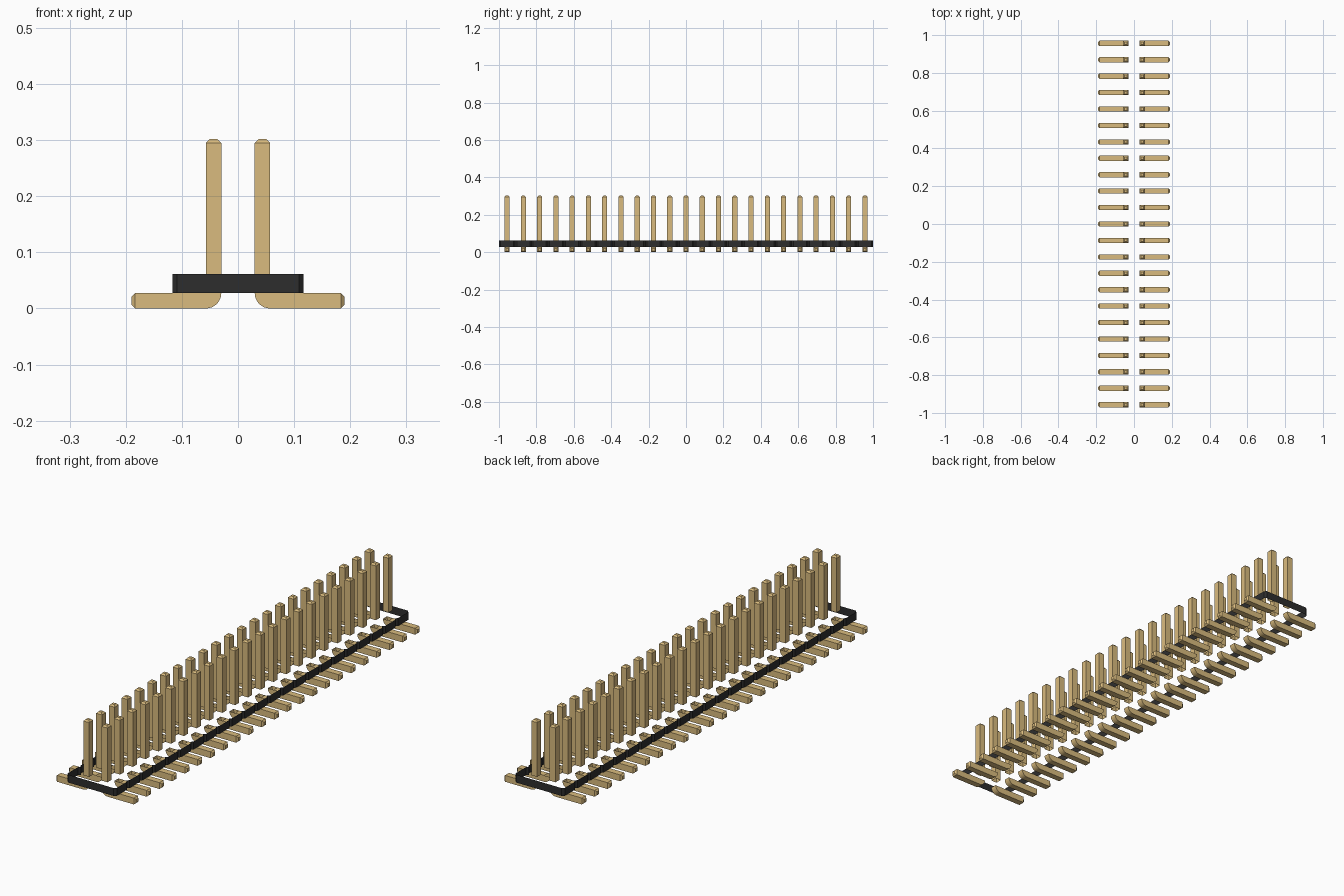
import bpy, bmesh, math

cube = bpy.data.objects.get("Cube")
if cube:
    bpy.data.objects.remove(cube, do_unlink=True)

COUNT = 23
PITCH = 2.0 / COUNT
CH = PITCH / 10              # notch depth on the body
BODY_X, BODY_Z0, BODY_Z1 = 0.117, 0.0277, 0.0616
PIN = 0.0274                 # pin thickness
H = PIN / 2
TIP = PIN / 4                # chamfer at pin ends
PIN_X = PITCH / 2
PIN_TOP, FOOT_END = 0.302, 0.190
ROWS = [-1 + PITCH * (i + 0.5) for i in range(COUNT)]


def material(name, rgb, roughness):
    m = bpy.data.materials.new(name)
    m.use_nodes = True
    m.diffuse_color = (*rgb, 1)
    bsdf = m.node_tree.nodes["Principled BSDF"]
    bsdf.inputs["Base Color"].default_value = (*rgb, 1)
    bsdf.inputs["Roughness"].default_value = roughness
    return m


gold = material("pale gold", (0.70, 0.50, 0.21), 0.5)
black = material("black plastic", (0.027, 0.027, 0.027), 0.6)


def finish(bm, name, mat, mirrored=False, smooth=False):
    bmesh.ops.recalc_face_normals(bm, faces=bm.faces)
    me = bpy.data.meshes.new(name)
    bm.to_mesh(me)
    bm.free()
    me.materials.append(mat)
    ob = bpy.data.objects.new(name, me)
    bpy.context.collection.objects.link(ob)
    if smooth:
        bpy.ops.object.select_all(action='DESELECT')
        ob.select_set(True)
        bpy.context.view_layer.objects.active = ob
        bpy.ops.object.shade_smooth_by_angle(angle=math.radians(30))
    if mirrored:
        ob.modifiers.new("Mirror", 'MIRROR').use_axis[0] = True
    return ob


def loft(bm, rings):
    """Bridge successive closed vertex rings."""
    for a, b in zip(rings, rings[1:]):
        n = len(a)
        for i in range(n):
            j = (i + 1) % n
            bm.faces.new((a[i], a[j], b[j], b[i]))


SQUARE = ((-1, -1), (1, -1), (1, 1), (-1, 1))

# Body: thin open band, notched between neighbouring pin pairs
side = []
for y in ROWS:
    lo, hi = y - PITCH / 2, y + PITCH / 2
    side += [(BODY_X - CH, lo), (BODY_X, lo + CH), (BODY_X, hi - CH)]
side.append((BODY_X - CH, 1.0))
outline = side + [(-x, y) for x, y in reversed(side)]
bm = bmesh.new()
loft(bm, [[bm.verts.new((x, y, z)) for x, y in outline] for z in (BODY_Z0, BODY_Z1)])
finish(bm, "body_band", black)

# Upright pins with chamfered tips, starting at the top of the body
bm = bmesh.new()
for y in ROWS:
    rings = [[bm.verts.new((PIN_X + sx * r, y + sy * r, z)) for sx, sy in SQUARE]
             for z, r in ((BODY_Z1, H), (PIN_TOP - TIP, H), (PIN_TOP, H - TIP))]
    loft(bm, rings)
    bm.faces.new(rings[-1])
finish(bm, "upright_pins", gold, mirrored=True)

# Feet: rounded bend under the body, then a flat bar with a chamfered end
x_out, x_in = PIN_X + H, PIN_X - H
profile = [(x_out, PIN), (FOOT_END - TIP, PIN), (FOOT_END - TIP, 0)]
for k in range(9):
    a = math.pi / 2 * k / 8
    profile.append((x_out - PIN * math.sin(a), PIN - PIN * math.cos(a)))
bm = bmesh.new()
for y in ROWS:
    front, back = [[bm.verts.new((x, y + s * H, z)) for x, z in profile] for s in (-1, 1)]
    bm.faces.new(front)
    bm.faces.new(back[::-1])
    for i in range(len(profile) - 1):
        if i != 1:           # the end is closed by the tip below
            bm.faces.new((front[i], front[i + 1], back[i + 1], back[i]))
    base = [front[2], back[2], back[1], front[1]]
    end = [bm.verts.new((FOOT_END, y + sy * (H - TIP), H + sz * (H - TIP)))
           for sy, sz in SQUARE]
    loft(bm, [base, end])
    bm.faces.new(end)
finish(bm, "bent_feet", gold, mirrored=True, smooth=True)
